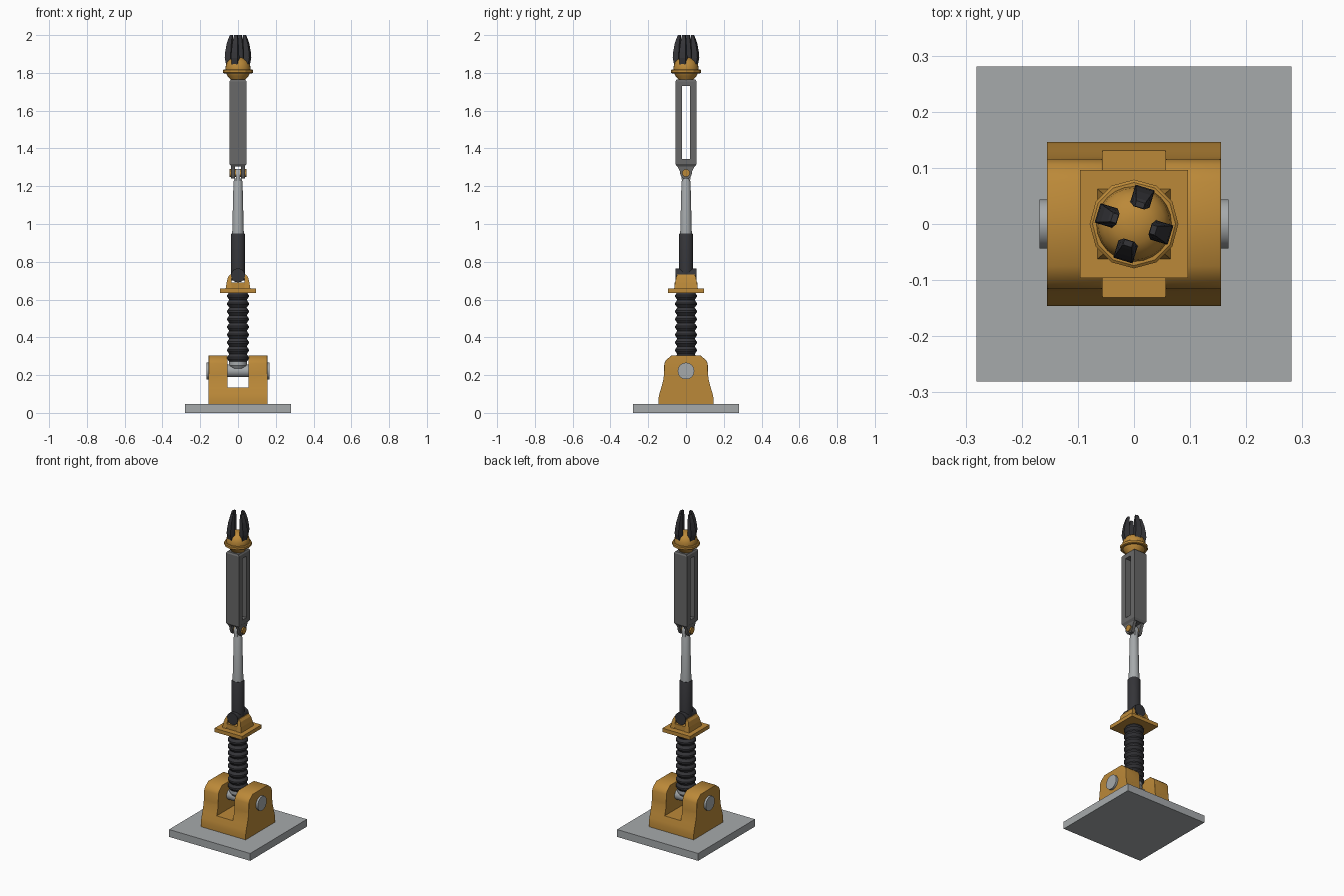
import bpy, bmesh, math
from mathutils import Matrix

if "Cube" in bpy.data.objects:
    bpy.data.objects.remove(bpy.data.objects["Cube"])


def material(name, rgb):
    m = bpy.data.materials.new(name)
    m.diffuse_color = (*rgb, 1)
    m.use_nodes = True
    m.node_tree.nodes["Principled BSDF"].inputs["Base Color"].default_value = m.diffuse_color
    return m


YELLOW = material("ochre_paint", (0.50, 0.25, 0.04))
STEEL = material("light_steel", (0.38, 0.40, 0.41))
DARK = material("dark_rubber", (0.035, 0.035, 0.040))
GREY = material("mid_grey", (0.14, 0.14, 0.14))


def finish(bm, name, mat, smooth=None):
    bmesh.ops.recalc_face_normals(bm, faces=bm.faces)
    me = bpy.data.meshes.new(name)
    bm.to_mesh(me)
    bm.free()
    me.materials.append(mat)
    ob = bpy.data.objects.new(name, me)
    bpy.context.collection.objects.link(ob)
    if smooth:
        bpy.ops.object.select_all(action='DESELECT')
        ob.select_set(True)
        bpy.context.view_layer.objects.active = ob
        bpy.ops.object.shade_smooth_by_angle(angle=math.radians(smooth))
    return ob


def loft(name, sections, mat, angle=0.0):
    """Stack of rectangles (x0, x1, half_y, z), turned about z."""
    bm = bmesh.new()
    rings = [[bm.verts.new(p) for p in ((a, -h, z), (b, -h, z), (b, h, z), (a, h, z))]
             for a, b, h, z in sections]
    for lo, hi in zip(rings, rings[1:]):
        for i in range(4):
            j = (i + 1) % 4
            bm.faces.new((lo[i], lo[j], hi[j], hi[i]))
    bm.faces.new(rings[0])
    bm.faces.new(rings[-1])
    bm.transform(Matrix.Rotation(angle, 4, 'Z'))
    return finish(bm, name, mat)


def box(name, x, y, z0, z1, mat):
    return loft(name, [(-x, x, y, z0), (-x, x, y, z1)], mat)


def lathe(name, profile, mat, n=32, smooth=35):
    """Spin (radius, z) points about z; both ends are capped."""
    bm = bmesh.new()
    rings = [[bm.verts.new((r * math.cos(2 * math.pi * i / n),
                            r * math.sin(2 * math.pi * i / n), z)) for i in range(n)]
             for r, z in profile]
    for lo, hi in zip(rings, rings[1:]):
        for i in range(n):
            j = (i + 1) % n
            bm.faces.new((lo[i], lo[j], hi[j], hi[i]))
    bm.faces.new(rings[0])
    bm.faces.new(rings[-1])
    return finish(bm, name, mat, smooth)


def rod(name, radius, a, b, z, axis, mat):
    """Horizontal cylinder from a to b along x or y at height z."""
    ob = lathe(name, [(radius, a), (radius, b)], mat)
    turn = Matrix.Rotation(math.pi / 2, 4, 'Y') if axis == 'X' else Matrix.Rotation(-math.pi / 2, 4, 'X')
    ob.data.transform(Matrix.Translation((0, 0, z)) @ turn)
    return ob


def prism(name, half, x0, x1, mat, round_above=None, width=0.03):
    """Symmetric (y, z) outline, listed bottom to top, extruded along x."""
    outline = half + [(-y, z) for y, z in reversed(half)]
    bm = bmesh.new()
    sides = [[bm.verts.new((x, y, z)) for y, z in outline] for x in (x0, x1)]
    n = len(outline)
    for i in range(n):
        j = (i + 1) % n
        bm.faces.new((sides[0][i], sides[0][j], sides[1][j], sides[1][i]))
    caps = [bm.faces.new(s) for s in sides]
    if round_above is not None:
        rim = [e for f in caps for e in f.edges
               if min(v.co.z for v in e.verts) > round_above]
        bmesh.ops.bevel(bm, geom=rim, offset=width, segments=4, profile=0.5,
                        affect='EDGES', clamp_overlap=True)
    return finish(bm, name, mat, 40)


# Base plate and the clevis with its two arms
box("base_plate", 0.281, 0.281, 0, 0.046, STEEL)
foot = [(0.146, 0.044), (0.146, 0.075), (0.141, 0.10), (0.131, 0.134)]
arm = foot + [(0.121, 0.17), (0.116, 0.205), (0.115, 0.262), (0.106, 0.28), (0.075, 0.305)]
prism("clevis_foot", foot, -0.06, 0.06, YELLOW)
prism("clevis_arm_right", arm, 0.056, 0.155, YELLOW, 0.18)
prism("clevis_arm_left", arm, -0.155, -0.056, YELLOW, 0.18)

# Pivot pin with end caps
rod("pivot_pin", 0.033, -0.16, 0.16, 0.222, 'X', STEEL)
for side, s in (("right", 1), ("left", -1)):
    a, b = sorted((s * 0.154, s * 0.168))
    rod("pin_cap_" + side, 0.044, a, b, 0.222, 'X', STEEL)
lathe("pin_collar", [(0.036, 0.235), (0.047, 0.25), (0.047, 0.275)], STEEL)

# Ribbed bellows
pitch, ribs = 0.041, 9
folds = []
for k in range(ribs):
    z = 0.27 + k * pitch
    folds += [(0.046, z), (0.057, z + pitch * 0.38), (0.057, z + pitch * 0.62)]
lathe("bellows", folds + [(0.046, 0.27 + ribs * pitch)], DARK, 32, 30)

# Square flange with two tapered ears that hold the lower tube
box("flange", 0.096, 0.096, 0.636, 0.659, YELLOW)
box("ear_bridge", 0.038, 0.06, 0.655, 0.69, YELLOW)
for side, turn in (("right", 0), ("left", math.pi)):
    loft("ear_" + side, [(0.035, 0.066, 0.063, 0.655), (0.035, 0.060, 0.058, 0.69),
                         (0.035, 0.053, 0.052, 0.718), (0.035, 0.042, 0.046, 0.733)], YELLOW, turn)
rod("tube_pivot", 0.037, -0.055, 0.055, 0.728, 'Y', DARK)

# Lower arm: dark tube, tapered steel rod and lug
lathe("lower_tube", [(0.037, 0.70), (0.037, 0.944), (0.033, 0.951)], DARK)
lathe("tapered_rod", [(0.031, 0.94), (0.024, 1.225), (0.018, 1.24)], STEEL)
prism("rod_lug", [(0.022, 1.225), (0.024, 1.27), (0.015, 1.292)], -0.011, 0.011, STEEL)

# Elbow fork and pin
fork = [(0.018, 1.242), (0.029, 1.258), (0.033, 1.28), (0.052, 1.318)]
prism("fork_right", fork, 0.017, 0.036, GREY)
prism("fork_left", fork, -0.036, -0.017, GREY)
rod("elbow_pin", 0.02, -0.044, 0.044, 1.27, 'X', YELLOW)

# Upper arm: chamfered box with a slot right through it
upper = loft("upper_arm", [(-0.036, 0.036, 0.048, 1.305), (-0.045, 0.045, 0.056, 1.318),
                           (-0.045, 0.045, 0.056, 1.755), (-0.039, 0.039, 0.05, 1.764)], GREY)
cutter = box("slot_cutter", 0.2, 0.022, 1.345, 1.73, GREY)
cutter.hide_render = True
cut = upper.modifiers.new("slot", 'BOOLEAN')
cut.operation, cut.solver, cut.object = 'DIFFERENCE', 'EXACT', cutter
bpy.context.view_layer.objects.active = upper
bpy.ops.object.modifier_apply(modifier="slot")
bpy.data.objects.remove(cutter)

# Wrist: bowl and dome with a twelve-sided ring
lathe("wrist_dome", [(0.036, 1.755), (0.042, 1.769), (0.056, 1.784), (0.065, 1.803),
                     (0.067, 1.82), (0.064, 1.842), (0.055, 1.862), (0.035, 1.877),
                     (0.012, 1.882)], YELLOW, 24, 40)
lathe("wrist_ring", [(0.074, 1.797), (0.079, 1.801), (0.079, 1.814), (0.074, 1.818)], YELLOW, 12, 20)

# Four gripper fingers curving in toward the tips
for k in range(4):
    loft("finger_%d" % (k + 1),
         [(0.034, 0.060, 0.016, 1.84), (0.035, 0.068, 0.018, 1.88), (0.035, 0.066, 0.017, 1.91),
          (0.033, 0.058, 0.014, 1.955), (0.030, 0.046, 0.010, 1.992), (0.031, 0.041, 0.008, 2.0)],
         DARK, math.radians(-17 + 90 * k))
